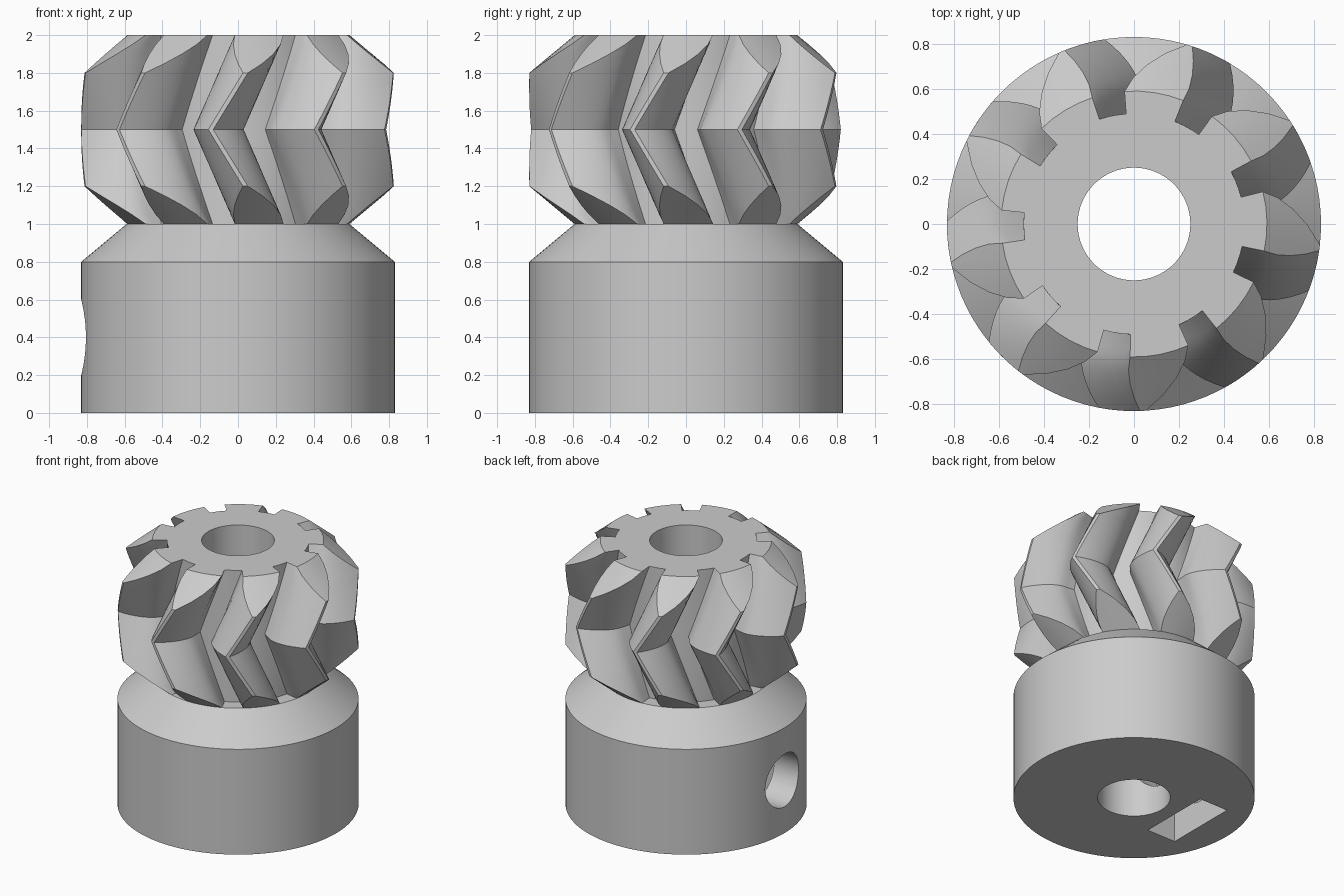
import bpy, bmesh, math
from math import sin, cos, radians, sqrt, atan

cube = bpy.data.objects.get("Cube")
if cube:
    bpy.data.objects.remove(cube, do_unlink=True)

# One plain grey material
GREY = (0.6, 0.6, 0.6, 1)
grey = bpy.data.materials.new("plain grey")
grey.use_nodes = True
grey.diffuse_color = GREY
grey.node_tree.nodes["Principled BSDF"].inputs["Base Color"].default_value = GREY


def loft(name, rings):
    """Solid skinned over equal-length rings, bottom to top."""
    bm = bmesh.new()
    loops = [[bm.verts.new(p) for p in ring] for ring in rings]
    n = len(rings[0])
    for low, high in zip(loops, loops[1:]):
        for i in range(n):
            j = (i + 1) % n
            bm.faces.new((low[i], low[j], high[j], high[i]))
    bm.faces.new(loops[0][::-1])
    bm.faces.new(loops[-1])
    mesh = bpy.data.meshes.new(name)
    bm.to_mesh(mesh)
    bm.free()
    mesh.materials.append(grey)
    obj = bpy.data.objects.new(name, mesh)
    bpy.context.collection.objects.link(obj)
    return obj


def circle(r, z, n=96):
    return [(r * cos(math.tau * i / n), r * sin(math.tau * i / n), z) for i in range(n)]


def cut(obj, cutters):
    bpy.context.view_layer.objects.active = obj
    for cutter in cutters:
        mod = obj.modifiers.new("cut", "BOOLEAN")
        mod.operation, mod.solver, mod.object = "DIFFERENCE", "EXACT", cutter
        bpy.ops.object.modifier_apply(modifier=mod.name)


# Herringbone gear: involute teeth, tips bevelled at both ends
TEETH, ROOT, BASE, TIP = 9, 0.49, 0.59, 0.83
HALF_TOOTH, TWIST = radians(12.9), radians(21.2)
START = radians(-100)


def half_angle(r):
    if r <= BASE:
        return HALF_TOOTH
    t = sqrt((r / BASE) ** 2 - 1)
    return HALF_TOOTH - (t - atan(t))


def gear_ring(z):
    top_r = min(TIP, BASE + 1.2 * min(z - 1, 2 - z))
    steps = 10
    radii = [ROOT + (top_r - ROOT) * i / steps for i in range(steps + 1)]
    flank = [(r, half_angle(r)) for r in radii]
    tip = flank[-1][1]
    gap = math.tau / TEETH - 2 * HALF_TOOTH
    tooth = [(r, -a) for r, a in flank]
    tooth += [(top_r, tip * k) for k in (-0.5, 0, 0.5)]
    tooth += [(r, a) for r, a in reversed(flank)]
    tooth += [(ROOT, HALF_TOOTH + gap * k / 3) for k in (1, 2)]
    turn = START + TWIST * abs(z - 1.5) / 0.5
    ring = []
    for k in range(TEETH):
        centre = turn + math.tau * k / TEETH
        ring += [(r * cos(centre + a), r * sin(centre + a), z) for r, a in tooth]
    return ring


gear = loft("herringbone_gear", [gear_ring(1 + i / 20) for i in range(21)])

# Hub with a sloped shoulder
hub = loft("hub", [circle(TIP, 0), circle(TIP, 0.8), circle(BASE, 1)])

# Shaft bore, side screw hole and nut slot
bore = loft("bore_cutter", [circle(0.25, -0.1), circle(0.25, 2.1)])
screw = loft("screw_cutter", [[(z, y, x + 0.4) for x, y, z in circle(0.2, h, 48)]
                              for h in (-1, -0.05)])
slot = loft("nut_slot_cutter", [[(-0.6, -0.28, z), (-0.36, -0.28, z),
                                 (-0.36, 0.28, z), (-0.6, 0.28, z)] for z in (-0.1, 0.68)])
cutters = [bore, screw, slot]
for c in cutters:
    c.hide_render = True
    bm = bmesh.new()
    bm.from_mesh(c.data)
    bmesh.ops.recalc_face_normals(bm, faces=bm.faces)
    bm.to_mesh(c.data)
    bm.free()

cut(gear, [bore])
cut(hub, cutters)
for c in cutters:
    bpy.data.objects.remove(c, do_unlink=True)

# Smooth shading with crisp edges
for obj in (gear, hub):
    bpy.ops.object.select_all(action="DESELECT")
    obj.select_set(True)
    bpy.context.view_layer.objects.active = obj
    bpy.ops.object.shade_smooth_by_angle(angle=radians(25))
